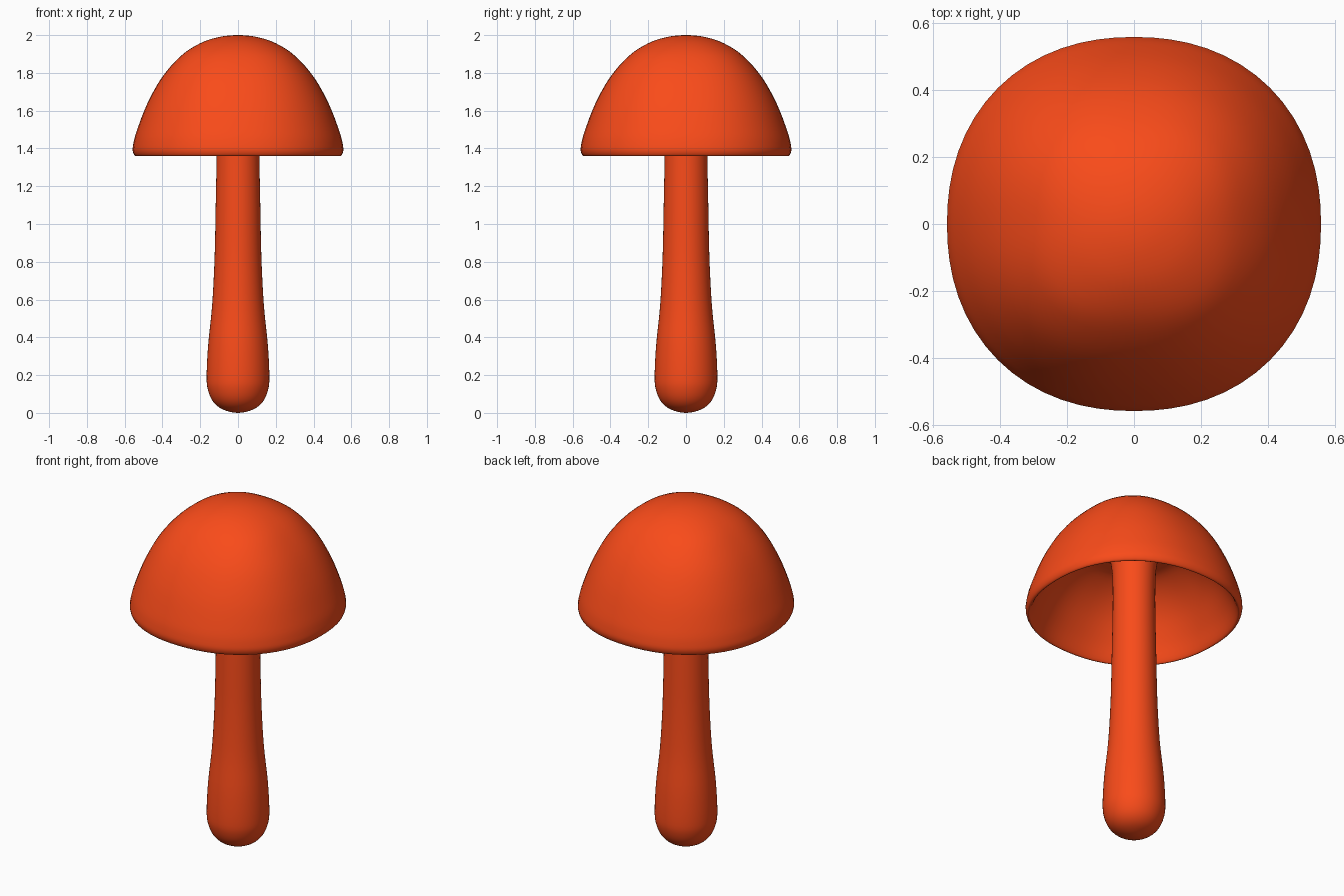
import bpy, bmesh, math
from mathutils import Vector

if "Cube" in bpy.data.objects:
    bpy.data.objects.remove(bpy.data.objects["Cube"])

SIDES = 64

mat = bpy.data.materials.new("orange_red")
mat.diffuse_color = (0.95, 0.07, 0.01, 1)
mat.use_nodes = True
mat.node_tree.nodes["Principled BSDF"].inputs["Base Color"].default_value = mat.diffuse_color


def smooth_profile(pts, steps=4):
    """Catmull-Rom curve through (radius, height) points, mirrored at the pole."""
    p = [Vector(q) for q in pts]
    p = [Vector((-p[1].x, p[1].y))] + p + [2 * p[-1] - p[-2]]
    out = []
    for a, b, c, d in zip(p, p[1:], p[2:], p[3:]):
        for i in range(steps):
            t = i / steps
            out.append(0.5 * (2 * b + (c - a) * t + (2 * a - 5 * b + 4 * c - d) * t * t
                              + (3 * b - a - 3 * c + d) * t ** 3))
    return out + [p[-2]]


def squarish(angle, n):
    """Unit superellipse radius at an angle."""
    return (abs(math.cos(angle)) ** n + abs(math.sin(angle)) ** n) ** (-1 / n)


def loft(name, pts, exponent):
    """Turn a profile into a surface; the first point is a pole on the axis."""
    bm = bmesh.new()
    prof = smooth_profile(pts)
    pole = bm.verts.new((0, 0, prof[0].y))
    rings = []
    for r, z in prof[1:]:
        ring = []
        for i in range(SIDES):
            a = math.tau * i / SIDES
            k = r * squarish(a, exponent(r))
            ring.append(bm.verts.new((k * math.cos(a), k * math.sin(a), z)))
        rings.append(ring)
    for i in range(SIDES):
        j = (i + 1) % SIDES
        bm.faces.new((pole, rings[0][i], rings[0][j]))
        for lo, hi in zip(rings, rings[1:]):
            bm.faces.new((lo[i], hi[i], hi[j], lo[j]))
    bmesh.ops.recalc_face_normals(bm, faces=bm.faces)
    # outward side: the pole of the stem faces down, the pole of the cap up
    pole.normal_update()
    if pole.normal.z * (prof[0].y - 1) < 0:
        bmesh.ops.reverse_faces(bm, faces=bm.faces)
    me = bpy.data.meshes.new(name)
    bm.to_mesh(me)
    bm.free()
    me.shade_smooth()
    me.materials.append(mat)
    ob = bpy.data.objects.new(name, me)
    bpy.context.collection.objects.link(ob)
    return ob


def cap_exponent(r):
    """Round at the axis, squarest half way down the dome, softer at the lip."""
    if r < 0.3:
        return 2 + 0.4 * min(1, max(0, (r - 0.1) / 0.2))
    return 2.4 - 0.22 * (r - 0.3) / 0.26


# Stem: bulbous foot, slim neck, flaring gently where it meets the cap
loft("stem", [(0, 0.0), (0.08, 0.018), (0.132, 0.06), (0.16, 0.125), (0.166, 0.2),
              (0.158, 0.36), (0.137, 0.57), (0.124, 0.82), (0.118, 1.1), (0.113, 1.37),
              (0.113, 1.52), (0.117, 1.62), (0.127, 1.68), (0.145, 1.72), (0.18, 1.735)],
     lambda r: 2.0)

# Cap: squarish dome, rolled lip, hollow underside sloping up to the stem
loft("cap", [(0, 2.0), (0.1, 1.99), (0.2, 1.957), (0.3, 1.892), (0.4, 1.78), (0.48, 1.638),
             (0.537, 1.49), (0.555, 1.42), (0.557, 1.385), (0.545, 1.361), (0.528, 1.372),
             (0.49, 1.46), (0.425, 1.575), (0.35, 1.66), (0.26, 1.72), (0.18, 1.735)],
     cap_exponent)
